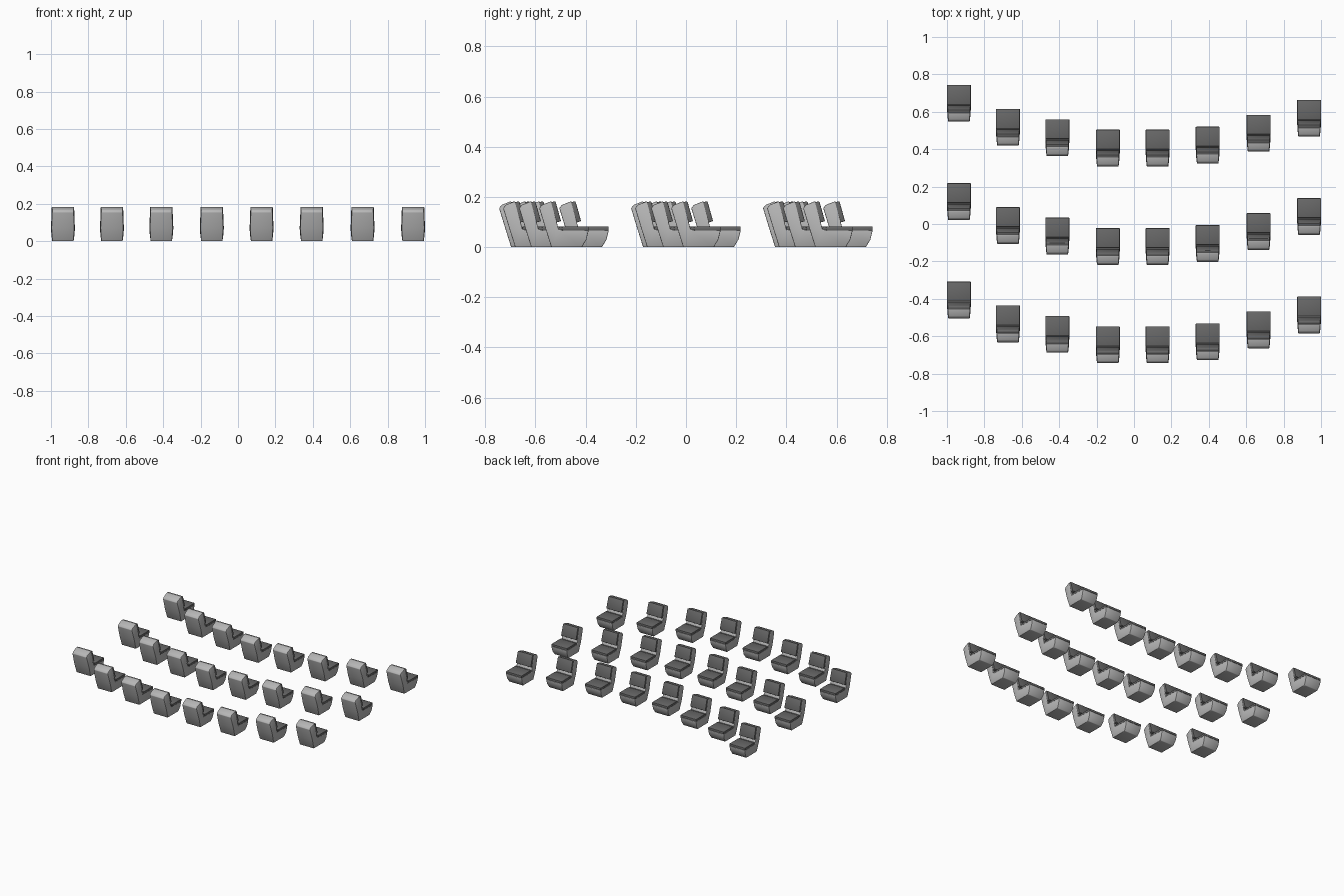
import bpy, bmesh, math

if "Cube" in bpy.data.objects:
    bpy.data.objects.remove(bpy.data.objects["Cube"])


def material(name, v):
    m = bpy.data.materials.new(name)
    m.diffuse_color = (v, v, v, 1)
    m.use_nodes = True
    m.node_tree.nodes["Principled BSDF"].inputs["Base Color"].default_value = m.diffuse_color
    return m


shell_grey = material("shell light grey", 0.48)
cushion_grey = material("cushion dark grey", 0.14)


def make_mesh(name, profile, mat, bevel, segs):
    """Side profile of (y, z, half width) points, lofted from -x to +x."""
    bm = bmesh.new()
    left = [bm.verts.new((-w, y, z)) for y, z, w in profile]
    right = [bm.verts.new((w, y, z)) for y, z, w in profile]
    bm.faces.new(left)
    bm.faces.new(right[::-1])
    n = len(profile)
    for i in range(n):
        j = (i + 1) % n
        bm.faces.new((left[j], left[i], right[i], right[j]))
    bmesh.ops.recalc_face_normals(bm, faces=bm.faces[:])
    if bevel:
        edges = [e for e in bm.edges if e.calc_face_angle(0) > math.radians(25)]
        bmesh.ops.bevel(bm, geom=edges, offset=bevel, segments=segs,
                        profile=0.5, affect='EDGES')
    # concave side caps are split so they shade cleanly
    bmesh.ops.triangulate(bm, faces=[f for f in bm.faces if len(f.verts) > 4])
    bmesh.ops.recalc_face_normals(bm, faces=bm.faces[:])
    me = bpy.data.meshes.new(name)
    bm.to_mesh(me)
    bm.free()
    me.materials.append(mat)
    for p in me.polygons:
        p.use_smooth = True
    me.set_sharp_from_angle(angle=math.radians(35))
    return me


W = 0.064
# moulded shell: leaning back and tapered base
shell = make_mesh("seat_shell", [
    (0.048, 0.0, 0.057), (0.026, 0.070, 0.061), (0.0, 0.155, 0.058),
    (0.010, 0.168, 0.057), (0.048, 0.183, 0.060), (0.078, 0.068, W),
    (0.197, 0.066, W), (0.188, 0.030, 0.062), (0.170, 0.0, 0.057)],
    shell_grey, 0.003, 2)

# padded seat and padded back
seat = make_mesh("seat_cushion", [
    (0.092, 0.066, W), (0.197, 0.066, W), (0.197, 0.083, W), (0.092, 0.083, W)],
    cushion_grey, 0.003, 2)
back = make_mesh("back_cushion", [
    (0.068, 0.098, 0.062), (0.046, 0.178, 0.060), (0.062, 0.183, 0.060),
    (0.066, 0.178, 0.060), (0.087, 0.103, 0.062)],
    cushion_grey, 0.0025, 2)

# hinge rod between back and seat
hinge = make_mesh("hinge_rod", [
    (0.085 + 0.008 * math.cos(math.tau * i / 12),
     0.074 + 0.008 * math.sin(math.tau * i / 12), 0.062) for i in range(12)],
    cushion_grey, 0, 1)

# three curved rows: (column x, y of the back of the seat)
columns = [(-0.936, -0.505), (-0.674, -0.633), (-0.410, -0.689), (-0.140, -0.745),
           (0.126, -0.745), (0.394, -0.729), (0.666, -0.665), (0.936, -0.585)]
for row in range(3):
    for col, (x, y) in enumerate(columns):
        for me in (shell, seat, back, hinge):
            ob = bpy.data.objects.new(f"{me.name}_{row + 1}_{col + 1}", me)
            ob.location = (x, y + 0.526 * row, 0)
            bpy.context.collection.objects.link(ob)
